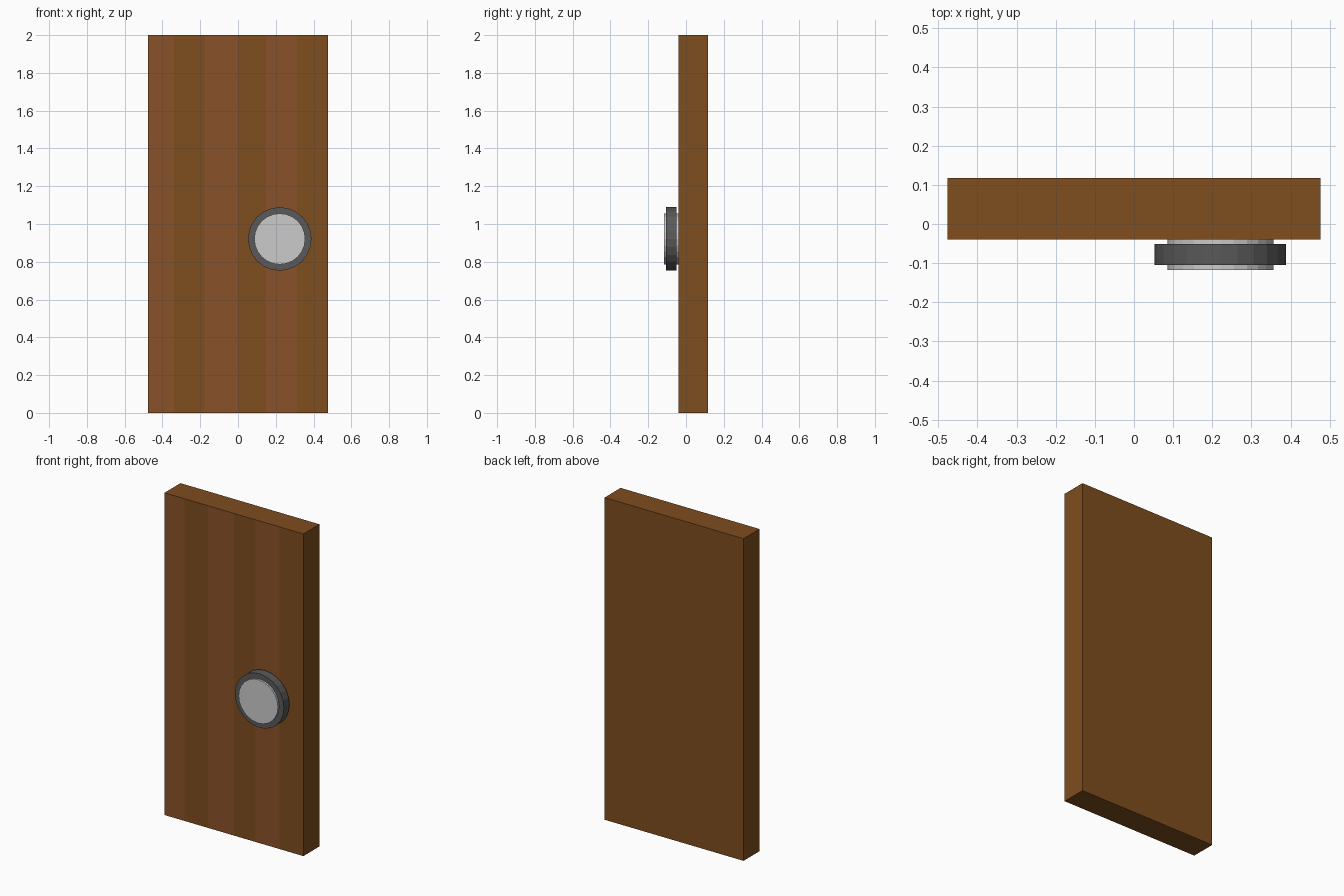
import bpy, bmesh
from math import radians

if "Cube" in bpy.data.objects:
    bpy.data.objects.remove(bpy.data.objects["Cube"])


def material(name, rgb):
    m = bpy.data.materials.new(name)
    m.diffuse_color = (*rgb, 1)
    m.use_nodes = True
    m.node_tree.nodes["Principled BSDF"].inputs["Base Color"].default_value = m.diffuse_color
    return m


dark_wood = material("dark_wood", (0.21, 0.075, 0.013))
light_wood = material("light_wood", (0.25, 0.085, 0.022))
dark_metal = material("dark_metal", (0.10, 0.10, 0.10))
pale_disc = material("pale_disc", (0.55, 0.55, 0.55))

# Door slab, cut into six vertical stripes with alternating wood on the front
W, FRONT, BACK, H = 0.477, -0.04, 0.117, 2.0
edges = [-W, -0.34, -0.177, 0.0, 0.148, 0.312, W]
bm = bmesh.new()
bottom = [bm.verts.new((x, FRONT, 0)) for x in edges]
top = [bm.verts.new((x, FRONT, H)) for x in edges]
for i in range(len(edges) - 1):
    f = bm.faces.new((bottom[i], bottom[i + 1], top[i + 1], top[i]))
    f.material_index = 1 - i % 2
back = [bm.verts.new(p) for p in
        ((-W, BACK, 0), (W, BACK, 0), (W, BACK, H), (-W, BACK, H))]
bm.faces.new(back)
bm.faces.new(bottom + [back[1], back[0]])
bm.faces.new(top + [back[2], back[3]])
bm.faces.new((bottom[0], top[0], back[3], back[0]))
bm.faces.new((bottom[-1], top[-1], back[2], back[1]))
bmesh.ops.recalc_face_normals(bm, faces=bm.faces)
mesh = bpy.data.meshes.new("door_panel")
bm.to_mesh(mesh)
bm.free()
mesh.materials.append(dark_wood)
mesh.materials.append(light_wood)
bpy.context.collection.objects.link(bpy.data.objects.new("door_panel", mesh))


# Round window: a pale disc running through a dark rim
def disc(name, radius, y0, y1, mat):
    bpy.ops.mesh.primitive_cylinder_add(
        vertices=24, radius=radius, depth=y1 - y0,
        location=(0.221, (y0 + y1) / 2, 0.921), rotation=(radians(90), 0, 0))
    ob = bpy.context.object
    ob.name = name
    ob.data.materials.append(mat)


disc("window_rim", 0.168, -0.105, -0.051, dark_metal)
disc("window_disc", 0.135, -0.117, FRONT, pale_disc)
